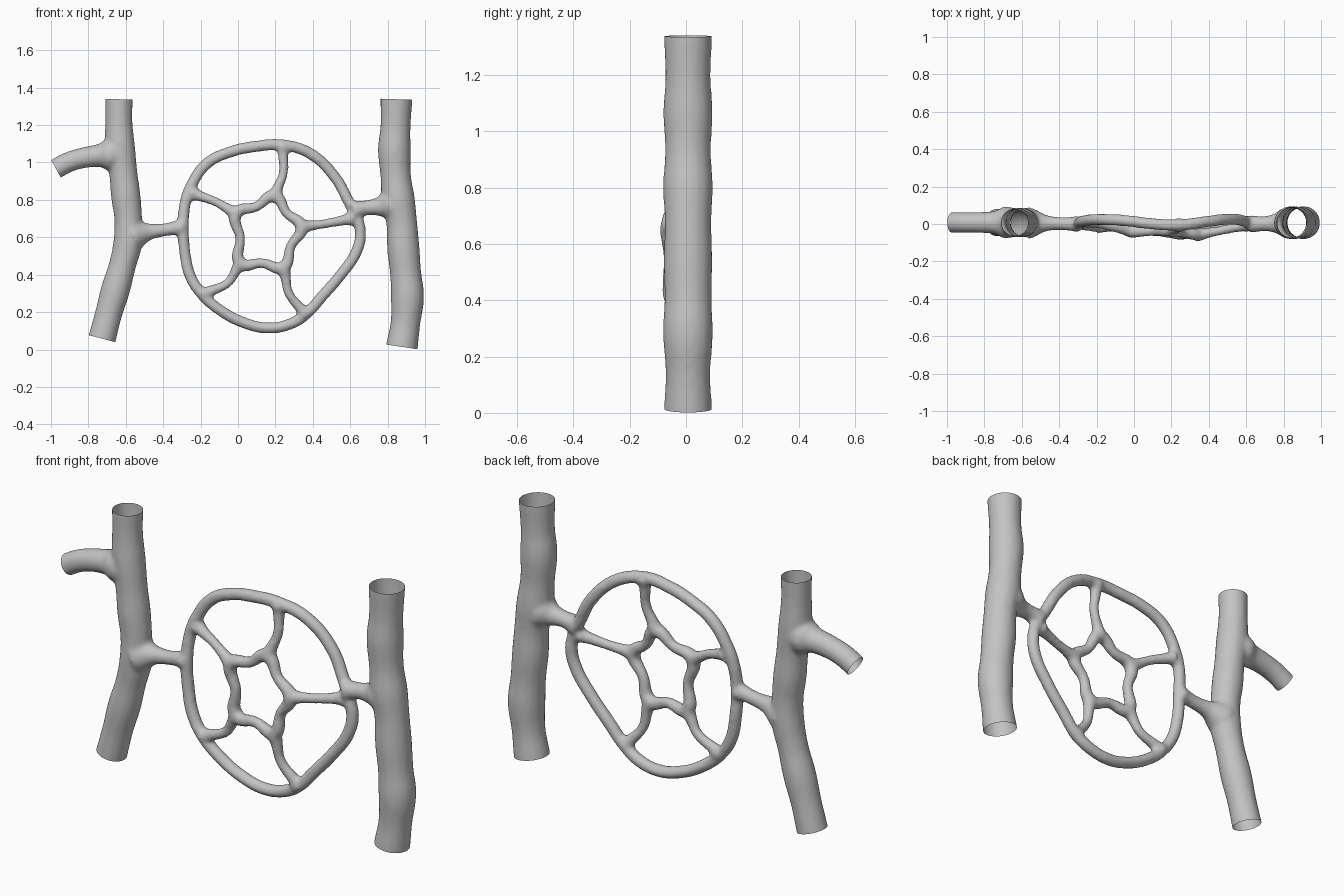
import bpy, bmesh
from mathutils import Vector

if "Cube" in bpy.data.objects:
    bpy.data.objects.remove(bpy.data.objects["Cube"])

parts = []
cuts = []          # (point, outward direction) of every open tube mouth


def tube(name, pts, cyclic=False, open_ends=()):
    """Round tube through (x, y, z, radius) points; open ends are lengthened for trimming."""
    pts = [tuple(p) for p in pts]
    for end in open_ends:
        a, b = (pts[0], pts[1]) if end == 0 else (pts[-1], pts[-2])
        p = Vector(a[:3])
        d = (p - Vector(b[:3])).normalized()
        cuts.append((p, d))
        extra = (*(p + d * 0.06), a[3])
        pts = [extra] + pts if end == 0 else pts + [extra]
    cu = bpy.data.curves.new(name, 'CURVE')
    cu.dimensions = '3D'
    cu.bevel_depth = 1.0
    cu.bevel_resolution = 6
    cu.resolution_u = 8
    cu.use_fill_caps = True
    sp = cu.splines.new('BEZIER')
    sp.radius_interpolation = 'CARDINAL'
    sp.bezier_points.add(len(pts) - 1)
    sp.use_cyclic_u = cyclic
    for bp, (x, y, z, r) in zip(sp.bezier_points, pts):
        bp.co = (x, y, z)
        bp.radius = r
        bp.handle_left_type = bp.handle_right_type = 'AUTO'
    ob = bpy.data.objects.new(name, cu)
    bpy.context.collection.objects.link(ob)
    parts.append(ob)


# Two wavy upright trunks, open at both ends: (x, z, radius)
left = [(-.636, 1.338, .074), (-.637, 1.22, .073), (-.63, 1.08, .080), (-.613, .94, .076),
        (-.60, .82, .079), (-.587, .70, .075), (-.588, .58, .078), (-.618, .45, .073),
        (-.655, .32, .078), (-.692, .19, .073), (-.727, .058, .075)]
right = [(.847, 1.338, .086), (.842, 1.19, .081), (.836, 1.07, .088), (.843, .93, .082),
         (.857, .80, .089), (.875, .68, .083), (.884, .54, .087), (.896, .41, .084),
         (.906, .28, .089), (.895, .14, .080), (.876, .014, .086)]
tube("left_trunk", [(x, .008, z, r) for x, z, r in left], open_ends=(0, 1))
tube("right_trunk", [(x, .007, z, r) for x, z, r in right], open_ends=(0, 1))

# Side branch with an open mouth, flaring into the left trunk
tube("side_branch", [(-.973, .008, .966, .055), (-.91, .008, 1.0, .055), (-.83, .008, 1.024, .056),
                     (-.74, .008, 1.037, .063), (-.695, .008, 1.04, .085),
                     (-.64, .008, 1.04, .078)], open_ends=(0,))

# Oval ring: (x, y, z)
ring = [(-.292, 0, .65), (-.283, .012, .78), (-.243, .02, .89), (-.163, .024, .997),
        (-.045, .018, 1.055), (.09, .002, 1.085), (.24, -.005, 1.093), (.382, .012, 1.05),
        (.516, .026, .925), (.592, .015, .79), (.636, 0, .705), (.655, 0, .62),
        (.634, -.005, .525), (.553, -.01, .404), (.446, -.015, .28), (.365, -.018, .19),
        (.275, -.012, .135), (.158, -.01, .115), (.035, -.01, .142), (-.088, -.01, .205),
        (-.192, -.012, .295), (-.254, -.006, .39), (-.283, 0, .51)]
tube("outer_ring", [(*p, .031) for p in ring], cyclic=True)

# Connectors from the trunks to the ring
tube("left_connector", [(-.56, .005, .61, .085), (-.515, .005, .622, .066), (-.47, .004, .63, .044),
                        (-.39, .002, .64, .035), (-.33, 0, .65, .039), (-.292, 0, .652, .044)])
tube("right_connector", [(.615, 0, .742, .05), (.65, 0, .752, .044), (.705, .002, .76, .041),
                         (.76, .004, .765, .055), (.80, .006, .772, .08), (.85, .007, .775, .08)])

# Inner five-sided loop with slightly swollen corners
nodes = [Vector(p) for p in ((-.01, -.04, .727), (.195, -.035, .82), (.34, -.058, .655),
                             (.243, -.05, .44), (.013, -.03, .462))]
centre = sum(nodes, Vector((0, 0, 0))) / 5
loop = []
for i, n in enumerate(nodes):
    m = (n + nodes[(i + 1) % 5]) / 2
    m += (centre - m) * .07
    loop += [(*n, .034), (*m, .027)]
tube("inner_loop", loop, cyclic=True)

# Spokes: bend point and ring end for each corner
spokes = [((-.12, -.015, .79), (-.243, .018, .835)),
          ((.242, -.02, .94), (.24, -.005, 1.09)),
          ((.463, -.035, .672), (.61, -.003, .70)),
          ((.272, -.04, .30), (.362, -.02, .185)),
          ((-.05, -.02, .36), (-.187, -.012, .293))]
for i, (n, (mid, end)) in enumerate(zip(nodes, spokes)):
    near = n.lerp(Vector(mid), .4)
    far = Vector(mid).lerp(Vector(end), .75)
    tube(f"spoke_{i + 1}", [(*n, .037), (*near, .029), (*mid, .025), (*far, .030), (*end, .040)])

# Gather all tubes into one mesh
bpy.context.view_layer.update()
dg = bpy.context.evaluated_depsgraph_get()
bm = bmesh.new()
for ob in parts:
    piece = bpy.data.meshes.new_from_object(ob.evaluated_get(dg))
    bm.from_mesh(piece)
    bpy.data.meshes.remove(piece)
bmesh.ops.remove_doubles(bm, verts=bm.verts[:], dist=1e-5)
bmesh.ops.recalc_face_normals(bm, faces=bm.faces[:])
body = bpy.data.objects.new("branching_tubes", bpy.data.meshes.new("branching_tubes"))
bm.to_mesh(body.data)
bm.free()
bpy.context.collection.objects.link(body)
for ob in parts:
    bpy.data.objects.remove(ob)

# Fuse them into one smooth skin
remesh = body.modifiers.new("fuse", 'REMESH')
remesh.mode = 'VOXEL'
remesh.voxel_size = 0.01
smooth = body.modifiers.new("soften", 'SMOOTH')
smooth.factor = 0.5
smooth.iterations = 10
bpy.context.view_layer.update()
dg = bpy.context.evaluated_depsgraph_get()
skin = bpy.data.meshes.new_from_object(body.evaluated_get(dg))
body.modifiers.clear()
body.data = skin

# Trim the lengthened ends so the mouths are open
bm = bmesh.new()
bm.from_mesh(skin)
for p, d in cuts:
    faces = [f for f in bm.faces if (f.calc_center_median() - p).length < .15]
    geom = set(faces)
    for f in faces:
        geom.update(f.edges)
        geom.update(f.verts)
    bmesh.ops.bisect_plane(bm, geom=list(geom), plane_co=p, plane_no=d, clear_outer=True)
for f in bm.faces:
    f.smooth = True
    f.material_index = 0
bm.to_mesh(skin)
bm.free()

grey = bpy.data.materials.new("light_grey")
grey.diffuse_color = (.55, .55, .55, 1)
grey.use_nodes = True
grey.node_tree.nodes["Principled BSDF"].inputs["Base Color"].default_value = grey.diffuse_color
skin.materials.clear()
skin.materials.append(grey)
